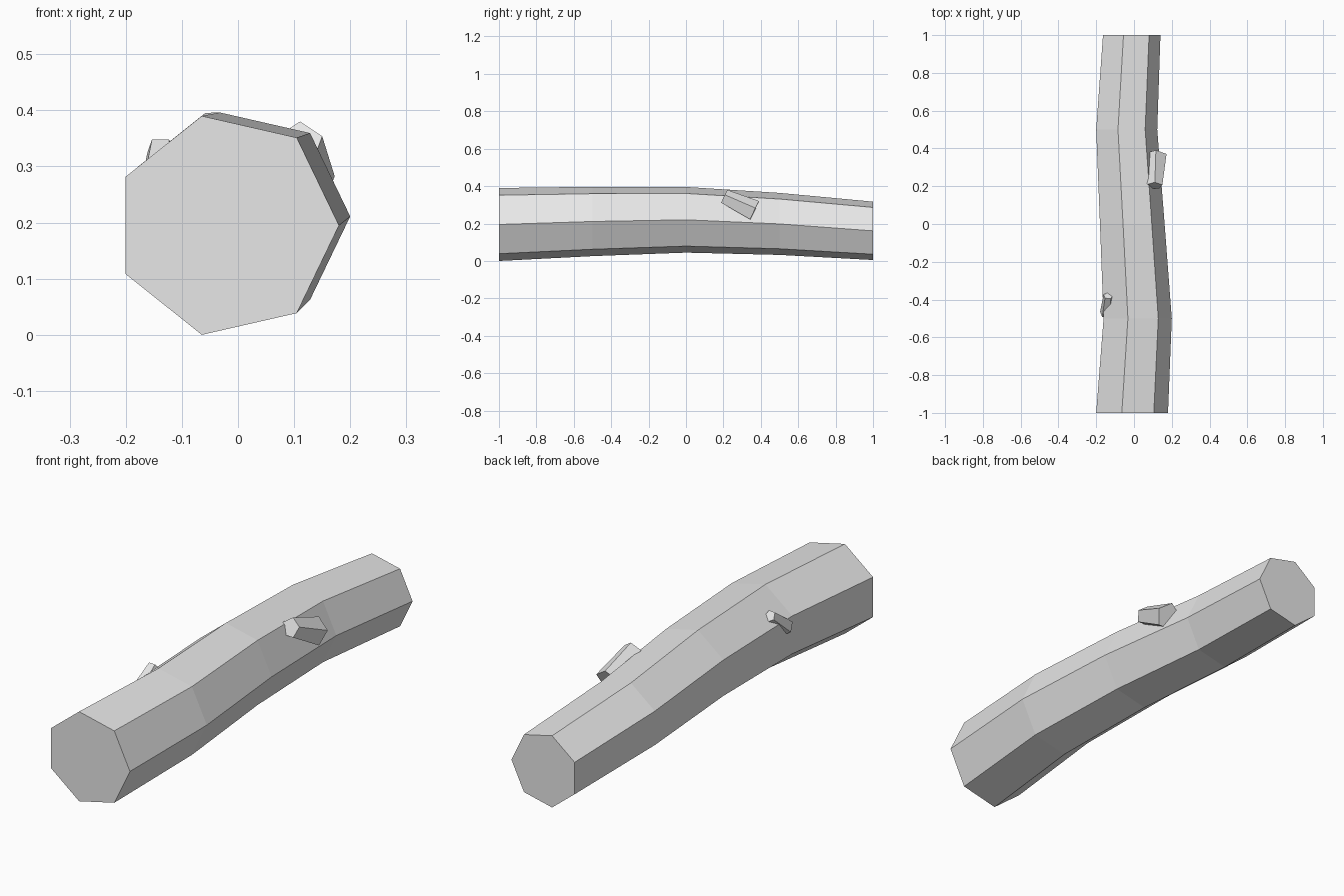
import bpy
import bmesh
from math import cos, sin, tau, radians
from mathutils import Vector

cube = bpy.data.objects.get("Cube")
if cube:
    bpy.data.objects.remove(cube, do_unlink=True)

grey = bpy.data.materials.new("plain grey")
grey.use_nodes = True
colour = (0.8, 0.8, 0.8, 1)
grey.diffuse_color = colour
grey.node_tree.nodes["Principled BSDF"].inputs["Base Color"].default_value = colour


def ring(centre, radius, sides, u, w, start=0):
    """Regular polygon in the plane spanned by u and w."""
    angles = [start + tau * i / sides for i in range(sides)]
    return [Vector(centre) + radius * (cos(a) * u + sin(a) * w) for a in angles]


def loft(name, rings):
    """Flat-shaded closed solid through a list of rings."""
    bm = bmesh.new()
    loops = [[bm.verts.new(p) for p in r] for r in rings]
    for a, b in zip(loops, loops[1:]):
        for i in range(len(a)):
            j = (i + 1) % len(a)
            bm.faces.new((a[i], a[j], b[j], b[i]))
    bm.faces.new(loops[0])
    bm.faces.new(loops[-1])
    bmesh.ops.recalc_face_normals(bm, faces=bm.faces)
    mesh = bpy.data.meshes.new(name)
    bm.to_mesh(mesh)
    bm.free()
    mesh.materials.append(grey)
    obj = bpy.data.objects.new(name, mesh)
    bpy.context.collection.objects.link(obj)
    return obj


def stub(name, base, base_radius, tip, tip_radius, start):
    """Tapered five-sided broken branch."""
    axis = (Vector(tip) - Vector(base)).normalized()
    up = Vector((0, 0, 1))
    w = (up - axis * up.dot(axis)).normalized()
    u = Vector((1, 0, 0))
    u = (u - axis * u.dot(axis) - w * u.dot(w)).normalized()
    loft(name, [ring(base, base_radius, 5, u, w, start),
                ring(tip, tip_radius, 5, u, w, start)])


# Bent, tapering seven-sided trunk: centre and radius of each section
sections = [((-0.02, -1, 0.195), 0.2),
            ((0.01, -0.5, 0.211), 0.19),
            ((-0.018, 0, 0.22), 0.18),
            ((-0.047, 0.5, 0.198), 0.17),
            ((-0.02, 1, 0.161), 0.16)]
loft("log_trunk", [ring(c, r, 7, Vector((1, 0, 0)), Vector((0, 0, 1)))
                   for c, r in sections])

# Branch stubs
stub("left_branch_stub", (0.115, 0.365, 0.266), 0.06,
     (0.11, 0.203, 0.342), 0.042, radians(90))
stub("right_branch_stub", (-0.145, -0.475, 0.25), 0.037,
     (-0.137, -0.38, 0.332), 0.026, radians(54))
